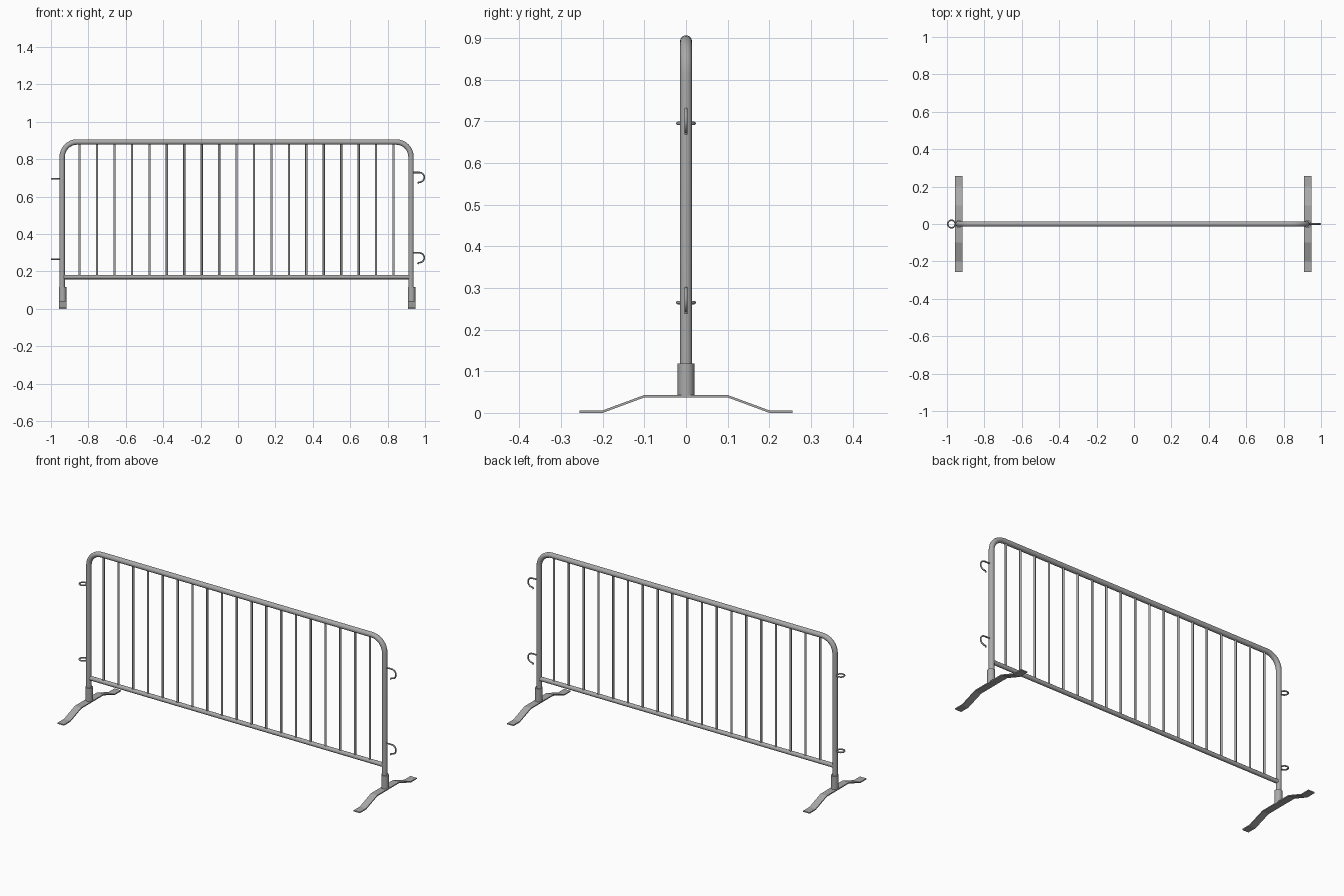
import bpy, bmesh, math
from math import sin, cos, pi
from mathutils import Vector

if "Cube" in bpy.data.objects:
    bpy.data.objects.remove(bpy.data.objects["Cube"])

steel = bpy.data.materials.new("galvanised grey")
steel.use_nodes = True
GREY = (0.40, 0.40, 0.40, 1)
steel.diffuse_color = GREY
steel.node_tree.nodes["Principled BSDF"].inputs["Base Color"].default_value = GREY

LEFT, RIGHT = -0.94, 0.925      # upright centre lines
TOP, RAIL, R = 0.892, 0.17, 0.0145
BEND = 0.08


def finish(name, bm, smooth=True):
    bmesh.ops.recalc_face_normals(bm, faces=bm.faces)
    mesh = bpy.data.meshes.new(name)
    bm.to_mesh(mesh)
    bm.free()
    mesh.materials.append(steel)
    ob = bpy.data.objects.new(name, mesh)
    bpy.context.collection.objects.link(ob)
    if smooth:
        bpy.ops.object.select_all(action='DESELECT')
        ob.select_set(True)
        bpy.context.view_layer.objects.active = ob
        bpy.ops.object.shade_smooth_by_angle(angle=math.radians(50))
    return ob


def tube(name, path, radius, sides=12, closed=False):
    """Sweep a round section along a planar path."""
    pts = [Vector(p) for p in path]
    n = len(pts)
    normal = Vector((0, 0, 1)) if closed else Vector((0, 1, 0))
    bm = bmesh.new()
    rings = []
    for i, p in enumerate(pts):
        a = pts[(i - 1) % n] if closed or i else p
        b = pts[(i + 1) % n] if closed or i < n - 1 else p
        side = (b - a).normalized().cross(normal)
        rings.append([bm.verts.new(p + radius * (cos(t) * side + sin(t) * normal))
                      for t in (2 * pi * k / sides for k in range(sides))])
    for i in range(n if closed else n - 1):
        r, s = rings[i], rings[(i + 1) % n]
        for k in range(sides):
            j = (k + 1) % sides
            bm.faces.new((r[k], r[j], s[j], s[k]))
    if not closed:
        bm.faces.new(rings[0])
        bm.faces.new(rings[-1])
    return finish(name, bm)


def arc(cx, cz, r, start, end, steps=8):
    angles = [math.radians(start + (end - start) * i / steps) for i in range(steps + 1)]
    return [(cx + r * cos(a), 0, cz + r * sin(a)) for a in angles]


# Bent outer frame and lower rail
tube("outer_frame",
     [(LEFT, 0, 0.042)]
     + arc(LEFT + BEND, TOP - BEND, BEND, 180, 90)
     + arc(RIGHT - BEND, TOP - BEND, BEND, 90, 0)
     + [(RIGHT, 0, 0.042)], R, 16)
tube("lower_rail", [(LEFT, 0, RAIL), (RIGHT, 0, RAIL)], 0.012)

# Evenly spaced vertical bars
for i in range(1, 20):
    x = LEFT + (RIGHT - LEFT) * i / 20
    tube(f"vertical_bar_{i}", [(x, 0, RAIL), (x, 0, TOP)], 0.006, 10)

# Sleeves and bent flat feet
half = [(0.1, 0.04), (0.2, 0.003), (0.256, 0.003)]
profile = [(-y, z) for y, z in reversed(half)] + half
T = 0.003
for side, x in (("right", LEFT + 0.002), ("left", RIGHT + 0.003)):
    tube(f"{side}_foot_sleeve", [(x, 0, 0.04), (x, 0, 0.118)], 0.02, 16)
    bm = bmesh.new()
    outline = [(y, z + T) for y, z in profile] + [(y, z - T) for y, z in reversed(profile)]
    face = bm.faces.new([bm.verts.new((x - 0.02, y, z)) for y, z in outline])
    ext = bmesh.ops.extrude_face_region(bm, geom=[face])
    bmesh.ops.translate(bm, vec=(0.04, 0, 0),
                        verts=[v for v in ext["geom"] if isinstance(v, bmesh.types.BMVert)])
    finish(f"{side}_foot", bm, smooth=False)

# Linking hooks on one end, rings on the other
for level, z in (("lower", 0.265), ("upper", 0.695)):
    tube(f"{level}_hook",
         [(RIGHT, 0, z + 0.034)] + arc(0.97, z + 0.008, 0.026, 90, -100, 14)
         + [(0.962, 0, z - 0.026)], 0.0042, 8)
    loop = [(-0.976 + 0.0198 * cos(2 * pi * k / 24), 0.0198 * sin(2 * pi * k / 24), z)
            for k in range(24)]
    tube(f"{level}_ring", loop, 0.0042, 8, closed=True)
